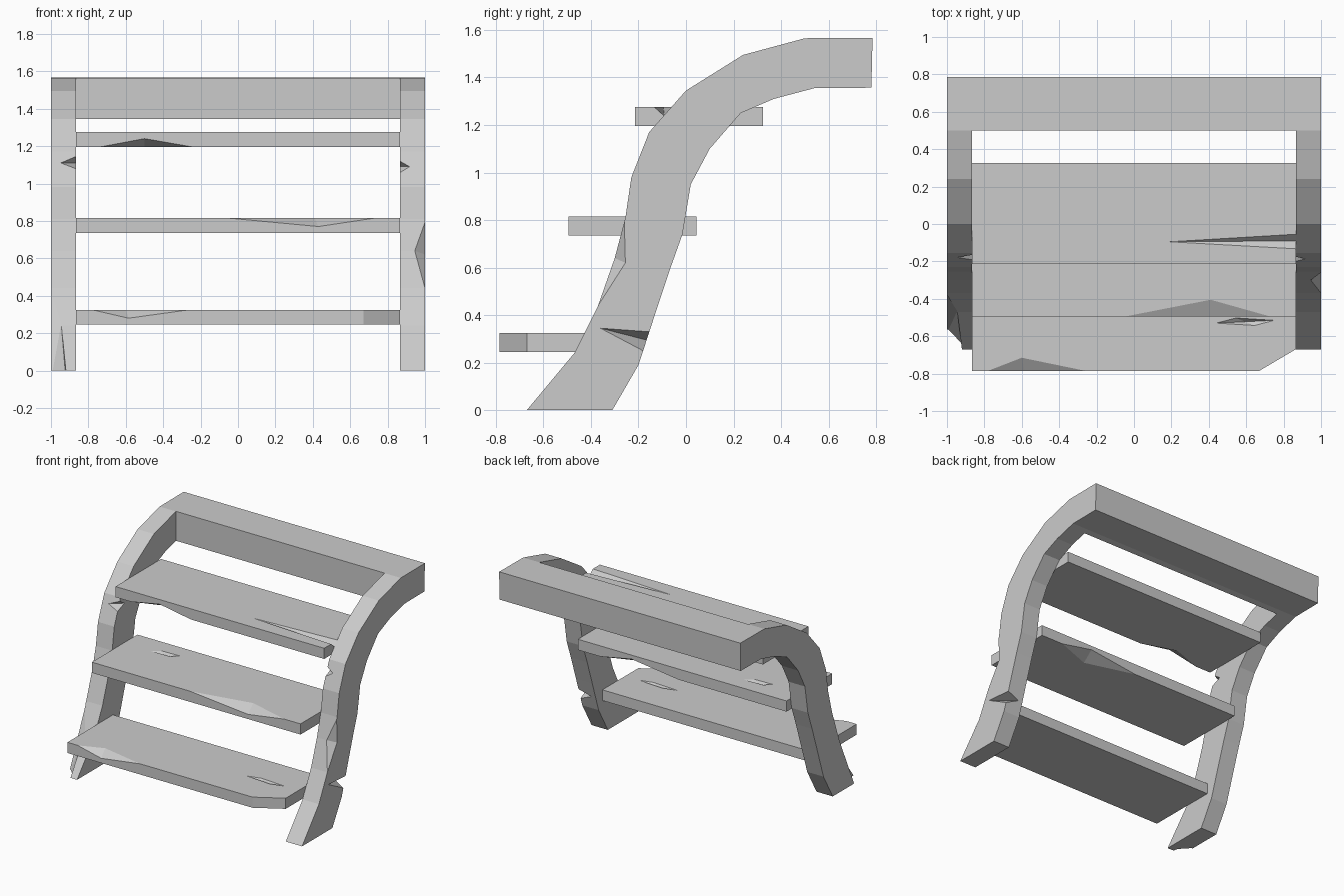
import bpy, bmesh

if "Cube" in bpy.data.objects:
    bpy.data.objects.remove(bpy.data.objects["Cube"])


def mesh_object(name, bm):
    bmesh.ops.recalc_face_normals(bm, faces=bm.faces)
    me = bpy.data.meshes.new(name)
    bm.to_mesh(me)
    bm.free()
    ob = bpy.data.objects.new(name, me)
    bpy.context.collection.objects.link(ob)
    return ob


def prism_x(name, profile, x0, x1):
    """Extrude a (y, z) profile along x."""
    bm = bmesh.new()
    face = bm.faces.new([bm.verts.new((x0, y, z)) for y, z in profile])
    ext = bmesh.ops.extrude_face_region(bm, geom=[face])
    moved = [v for v in ext["geom"] if isinstance(v, bmesh.types.BMVert)]
    bmesh.ops.translate(bm, verts=moved, vec=(x1 - x0, 0, 0))
    return mesh_object(name, bm)


def hull(points):
    bm = bmesh.new()
    for p in points:
        bm.verts.new(p)
    bmesh.ops.convex_hull(bm, input=bm.verts)
    ob = mesh_object("cutter", bm)
    ob.hide_render = True
    return ob


def cut(ob, cutter):
    mod = ob.modifiers.new("cut", "BOOLEAN")
    mod.operation = "DIFFERENCE"
    mod.solver = "EXACT"
    mod.object = cutter
    bpy.context.view_layer.update()
    dg = bpy.context.evaluated_depsgraph_get()
    me = bpy.data.meshes.new_from_object(ob.evaluated_get(dg))
    ob.modifiers.clear()
    ob.data = me
    bpy.data.objects.remove(cutter)


def rect(y0, y1, z0, z1):
    return [(y0, z0), (y1, z0), (y1, z1), (y0, z1)]


# Curved side rails and top beam, one piece
front = [(-.67, 0), (-.47, .24), (-.37, .44), (-.30, .64), (-.255, .81), (-.23, .98),
         (-.155, 1.17), (0, 1.345), (.24, 1.495), (.5, 1.565), (.785, 1.567)]
back = [(.78, 1.357), (.54, 1.355), (.37, 1.31), (.23, 1.25), (.1, 1.1), (.02, .95),
        (-.015, .74), (-.065, .6), (-.125, .42), (-.2, .19), (-.31, 0)]
frame = prism_x("rails_and_top_beam", front + back, -1, 1)
cut(frame, prism_x("cutter", rect(-1, .501, -.5, 2), -.865, .865))

# Chips in the rails
frame_chips = [
    # right rail, outer front edge
    [(1, -.26, .81), (1, -.37, .44), (.945, -.30, .64), (1, -.255, .62), (1.1, -.45, .7)],
    # right rail, split from the back
    [(1, -.36, .345), (1, -.155, .33), (1, -.18, .25), (.9, -.165, .295), (1.1, -.05, .28)],
    # left rail, outer front corner at the foot
    [(-1, -.37, .43), (-.945, -.465, .25), (-.92, -.67, 0), (-.92, -.67, -.05),
     (-1, -.585, 0), (-1, -.585, -.05), (-1.1, -.8, -.05), (-1.1, -.7, .3)],
    # inner front notches
    [(-.865, -.165, 1.145), (-.955, -.185, 1.11), (-.865, -.2, 1.075),
     (-.865, -.11, 1.11), (-.8, -.3, 1.11)],
    [(.865, -.175, 1.12), (.92, -.19, 1.09), (.865, -.205, 1.055),
     (.865, -.13, 1.09), (.8, -.3, 1.09)],
]
for pts in frame_chips:
    cut(frame, hull(pts))


def slit(ax, ay, bx, by, z, w=.02, d=.025):
    """Shallow diamond crack in an upper face."""
    mx, my = (ax + bx) / 2, (ay + by) / 2
    return [(ax, ay, z), (bx, by, z), (mx - .05, my + w, z), (mx + .05, my - w, z),
            (mx, my, z - d), (mx, my, z + .1)]


# Treads with their chips and cracks
treads = [
    ("lower_tread", -.785, .245, [
        [(-.78, -.785, .325), (-.26, -.785, .325), (-.585, -.785, .28),
         (-.6, -.715, .325), (-.55, -.95, .45)],
        [(.67, -.785, .1), (.67, -.785, .5), (.865, -.67, .1), (.865, -.67, .5),
         (1, -.9, .1), (1, -.9, .5)],
        slit(.44, -.53, .75, -.515, .325)]),
    ("middle_tread", -.495, .735, [
        [(-.05, -.495, .815), (.73, -.495, .815), (.43, -.495, .77),
         (.41, -.405, .815), (.4, -.65, .95)],
        [(.68, .045, .735), (.03, .045, .735), (.42, .045, .785),
         (.4, -.06, .735), (.4, .2, .6)],
        slit(-.64, -.12, -.43, -.07, .815)]),
    ("upper_tread", -.215, 1.195, [
        [(-.74, -.215, 1.195), (-.24, -.215, 1.195), (-.5, -.215, 1.24),
         (-.5, -.13, 1.195), (-.5, -.35, 1.05)],
        [(.19, -.095, 1.275), (.9, -.048, 1.28), (.9, -.14, 1.28), (.9, -.09, 1.235),
         (.9, -.09, 1.35)]]),
]
for name, y, z, chips in treads:
    tread = prism_x(name, rect(y, y + .54, z, z + .08), -.865, .865)
    for pts in chips:
        cut(tread, hull(pts))
